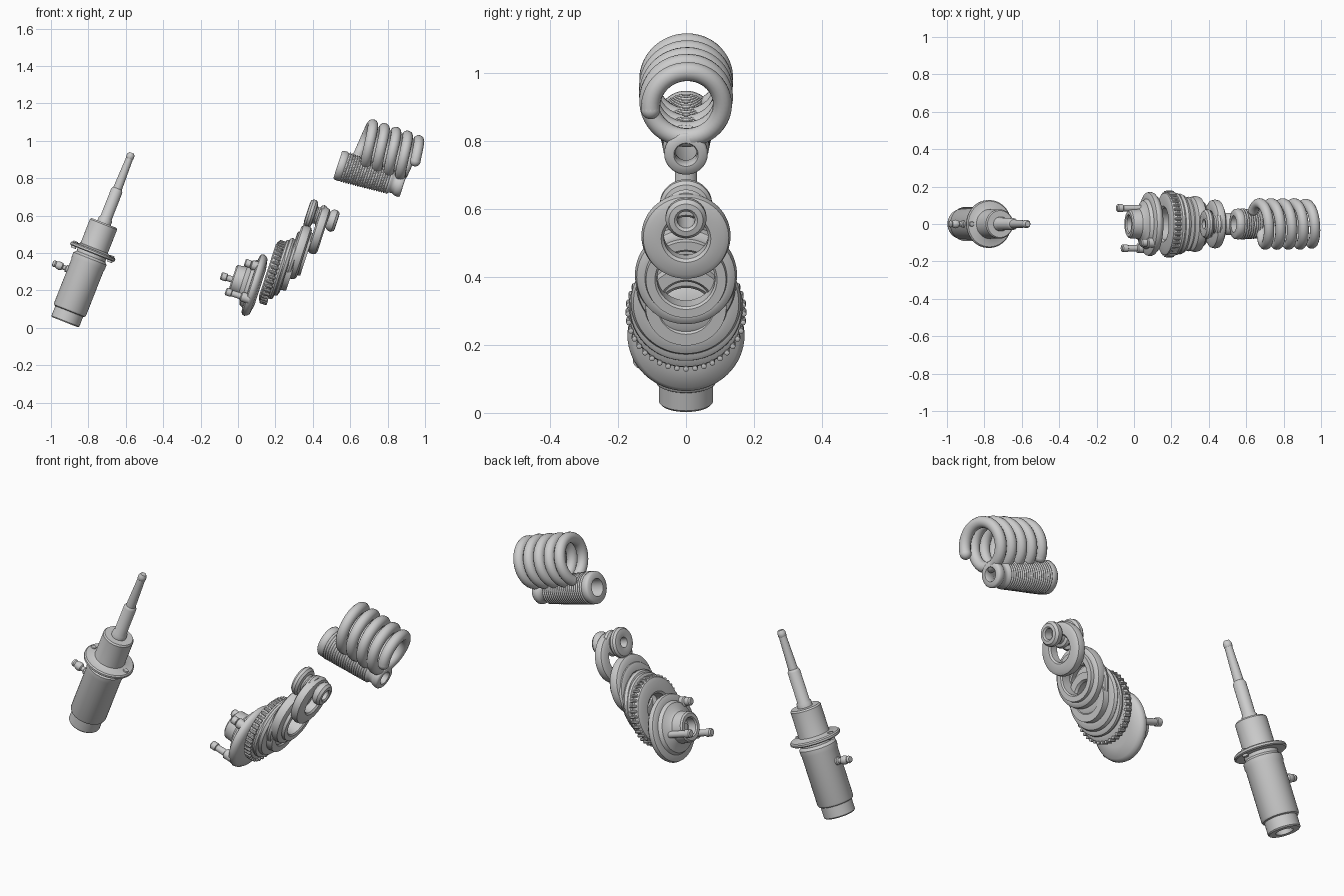
import bpy, bmesh
from math import sin, cos, pi, radians
from mathutils import Vector, Matrix

if "Cube" in bpy.data.objects:
    bpy.data.objects.remove(bpy.data.objects["Cube"])

def frame(origin, axis):
    # local z follows the axis, local y stays world y
    z = Vector(axis).normalized()
    y = Vector((0, 1, 0))
    x = y.cross(z)
    m = Matrix((x, y, z)).transposed().to_4x4()
    m.translation = Vector(origin)
    return m

def lathe(name, prof, m, closed=False, n=64, angle=35):
    # revolve a (radius, height) profile about local z
    bm = bmesh.new()
    rows = []
    for r, h in prof:
        if r < 1e-5:
            rows.append([bm.verts.new((0, 0, h))] * n)
        else:
            rows.append([bm.verts.new((r * cos(2*pi*i/n), r * sin(2*pi*i/n), h)) for i in range(n)])
    pairs = list(zip(rows, rows[1:])) + ([(rows[-1], rows[0])] if closed else [])
    for a, b in pairs:
        for i in range(n):
            j = (i + 1) % n
            vs = list(dict.fromkeys((a[i], a[j], b[j], b[i])))
            if len(vs) > 2:
                bm.faces.new(vs)
    bmesh.ops.recalc_face_normals(bm, faces=bm.faces)
    me = bpy.data.meshes.new(name)
    bm.to_mesh(me)
    bm.free()
    ob = bpy.data.objects.new(name, me)
    ob.matrix_world = m
    bpy.context.collection.objects.link(ob)
    bpy.ops.object.select_all(action='DESELECT')
    ob.select_set(True)
    bpy.context.view_layer.objects.active = ob
    bpy.ops.object.shade_smooth_by_angle(angle=radians(angle))
    return ob

def local(m, x, y, z):
    return m @ Matrix.Translation((x, y, z))

# directions shared by the exploded parts
T = radians(21.5)
UP = (sin(T), 0, cos(T))
S = radians(18)
Q = Vector((cos(S), 0, -sin(S)))

# shock absorber: body, collar and stepped rod
shock = frame((-0.925, 0, 0.03), UP)
lathe("shock_body", [(0, .03), (.04, .03), (.043, 0), (.075, 0), (.08, .006), (.08, .062),
                     (.088, .066), (.092, .075), (.092, .33), (.095, .34), (.095, .365),
                     (.082, .378), (.082, .41), (.078, .43), (.078, .562), (.072, .57), (0, .57)], shock)
lathe("shock_flange", [(.07, .395), (.122, .395), (.128, .4), (.128, .41), (.122, .416),
                       (.09, .42), (.07, .43)], shock, True)
lathe("piston_rod", [(0, .56), (.038, .56), (.038, .59), (.032, .60), (.032, .755), (.027, .765),
                     (.024, .768), (.019, .94), (.021, .943), (.021, .96), (.014, .973), (0, .973)], shock, n=32)
for s in (-1, 1):
    lathe("flange_bolt", [(0, .424), (.012, .424), (.014, .42), (.014, .385), (0, .385)],
          local(shock, .104 * s, 0, 0), n=16)

# side fitting on the shock body
out = Vector((-cos(T), 0, sin(T)))
base = shock @ Vector((0, 0, .27))
lathe("side_fitting", [(0, .08), (.02, .08), (.02, .1), (.013, .104), (.013, .118), (.02, .124),
                       (.023, .136), (.02, .15), (.016, .158), (.019, .165), (.015, .176), (0, .178)],
      frame(base, out), n=24)

# upper mount with three studs
mount = frame((.086, 0, .228), -Q)
lathe("upper_mount", [(0, -.035), (.1, -.035), (.155, -.025), (.168, -.012), (.172, 0), (.168, .014),
                      (.155, .02), (.135, .022), (.125, .04), (.09, .055), (.08, .065), (.076, .115),
                      (.068, .122), (.05, .122), (.045, .115), (.045, .07), (.02, .07), (.018, .09), (0, .09)], mount)
for u, y, tip in ((-.007, .085, .185), (-.078, -.13, .135), (.1, -.1, .085)):
    lathe("mount_stud", [(0, 0), (.026, 0), (.026, .045), (.017, .05), (.017, tip - .035),
                         (.021, tip - .032), (.021, tip - .006), (.015, tip), (0, tip)],
          local(mount, u, y, 0), n=24)

def ring(name, x, z, ro, ri, th, lip=0):
    # rounded ring with a hole and an optional raised lip
    h = th / 2
    w = ro - ri
    p = [(ri, -h * .7), (ri + w * .12, -h), (ro - w * .3, -h), (ro - w * .08, -h * .7), (ro, 0),
         (ro - w * .08, h * .7), (ro - w * .3, h)]
    if lip:
        p += [(ro - w * .45, h), (ro - w * .5, h + lip), (ri + w * .1, h + lip), (ri, h + lip * .6)]
    else:
        p += [(ri + w * .12, h), (ri, h * .7)]
    m = frame((x, 0, z), Q)
    lathe(name, p, m, True)
    return m

# bearing, seat and pad rings
b = ring("bearing_ring", .18, .298, .172, .085, .05, .02)
N = 40
for i in range(N):
    a = 2 * pi * i / N
    lathe("bearing_tooth", [(0, -.022), (.008, -.018), (.008, .018), (0, .022)],
          local(b, .17 * cos(a), .17 * sin(a), .008), n=8)
ring("spring_seat", .246, .326, .162, .075, .04, .03)
ring("seat_lip", .222, .312, .167, .12, .03)
ring("spring_pad_large", .326, .405, .15, .085, .06, .015)
ring("spring_pad_rim", .292, .375, .146, .095, .035)
ring("spring_pad_small", .433, .52, .131, .065, .055)

# bump stop with three lobes
lathe("bump_stop", [(.026, .005), (.05, 0), (.068, .004), (.077, .015), (.077, .03), (.068, .042),
                    (.05, .046), (.045, .054), (.048, .062), (.06, .068), (.066, .08), (.06, .094),
                    (.046, .1), (.042, .11), (.044, .12), (.054, .126), (.06, .138), (.06, .155),
                    (.05, .168), (.034, .17), (.026, .164)], frame((.368, 0, .618), Q), True, 48)

# ribbed dust boot, tapering to a collar
prof = [(.045, 0), (.074, 0), (.081, .008), (.082, .03), (.079, .036)]
RIBS = 20
for i in range(RIBS):
    h = .04 + .013 * i
    r = .083 - .016 * i / RIBS
    prof += [(r - .006, h), (r, h + .004), (r, h + .008)]
prof += [(.057, .305), (.055, .325), (.062, .335), (.064, .345), (.064, .36), (.058, .368),
         (.036, .368), (.032, .36), (.032, .32), (.045, .3)]
lathe("dust_boot", prof, frame((.533, 0, .872), Q), True, 48, 60)

# coil spring
cu = bpy.data.curves.new("coil_spring", 'CURVE')
cu.dimensions = '3D'
cu.bevel_depth = .028
cu.bevel_resolution = 5
cu.use_fill_caps = True
TURNS, STEPS, PITCH = 4.65, 48, .065
count = int(TURNS * STEPS)
sp = cu.splines.new('POLY')
sp.points.add(count)
start = Vector((.95, 0, .897))
upq = Vector((sin(S), 0, cos(S)))
pts = []
for k in range(count + 1):
    turn = k / STEPS
    a = pi * 1.02 - 2 * pi * turn
    R = .104 + .006 * min(1, turn)
    p = start - Q * PITCH * turn + Vector((0, 1, 0)) * R * cos(a) + upq * R * sin(a)
    pts.append(p)
    sp.points[k].co = (*p, 1)
sp.use_smooth = True
coil = bpy.data.objects.new("coil_spring", cu)
bpy.context.collection.objects.link(coil)
# rounded wire ends
for p in (pts[0], pts[-1]):
    bpy.ops.mesh.primitive_uv_sphere_add(segments=24, ring_count=12, radius=.028, location=p)
    bpy.context.object.name = "coil_end"
    bpy.ops.object.shade_smooth()
